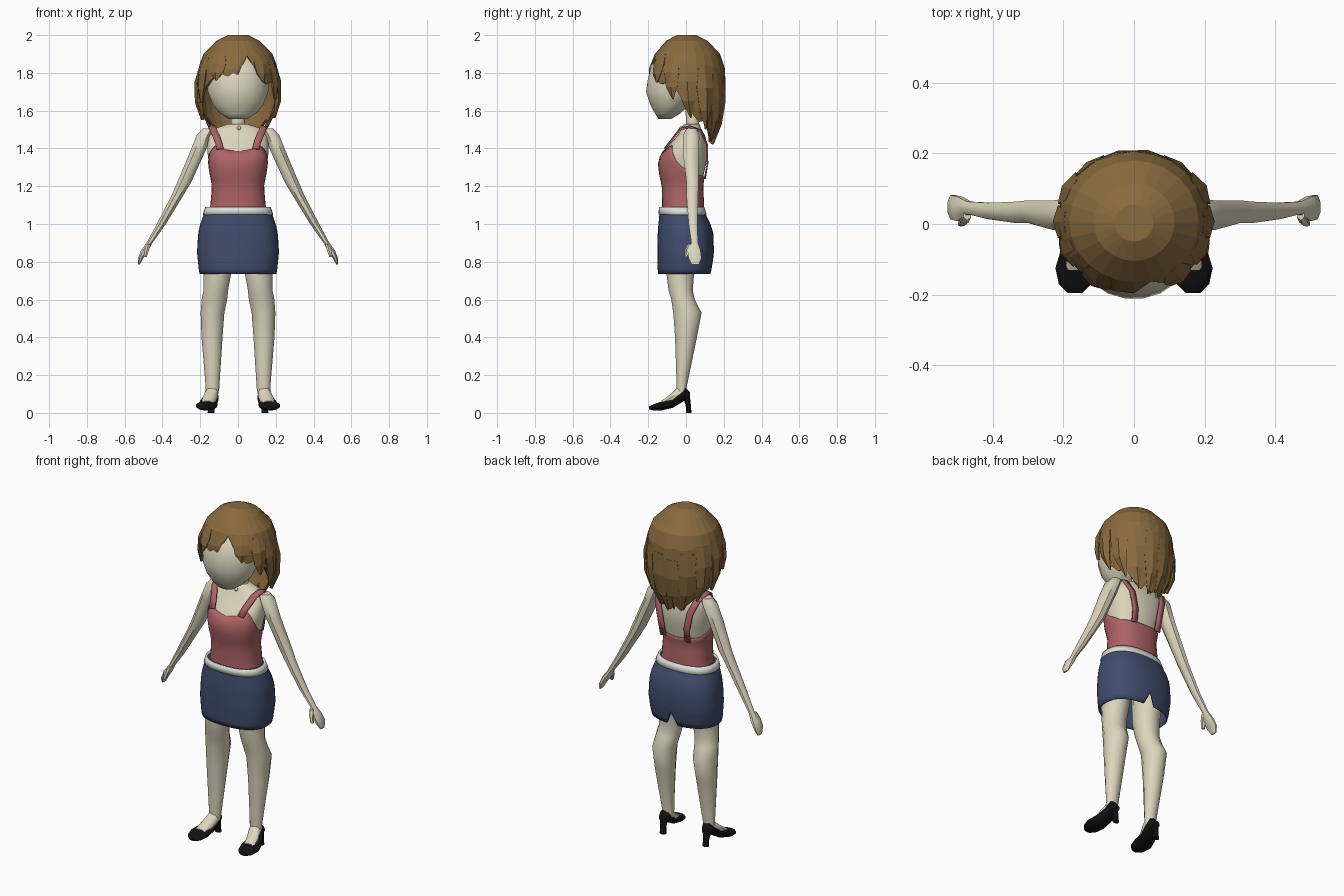
import bpy, bmesh, math
from math import sin, cos, radians, pi


def material(name, rgb):
    m = bpy.data.materials.new(name)
    m.diffuse_color = (*rgb, 1)
    return m


SKIN = material("skin", (0.72, 0.67, 0.51))
HAIR = material("brown hair", (0.25, 0.145, 0.05))
RED = material("red cloth", (0.42, 0.125, 0.13))
BLUE = material("blue denim", (0.052, 0.074, 0.155))
WHITE = material("white belt", (0.72, 0.72, 0.70))
BLACK = material("black leather", (0.006, 0.006, 0.007))


def build(name, rows, mat, closed=True, caps=(), angle=45, mirror=False, thick=0):
    """Skin a grid of points, optionally capping the first / last row."""
    bm = bmesh.new()
    vs = [[bm.verts.new(p) for p in r] for r in rows]
    n = len(rows[0])
    for a, b in zip(vs, vs[1:]):
        for i in range(n if closed else n - 1):
            j = (i + 1) % n
            bm.faces.new((a[i], a[j], b[j], b[i]))
    for c in caps:
        bm.faces.new(vs[c])
    bmesh.ops.recalc_face_normals(bm, faces=bm.faces)
    me = bpy.data.meshes.new(name)
    bm.to_mesh(me)
    bm.free()
    me.materials.append(mat)
    ob = bpy.data.objects.new(name, me)
    bpy.context.collection.objects.link(ob)
    if angle:
        bpy.ops.object.select_all(action='DESELECT')
        bpy.context.view_layer.objects.active = ob
        ob.select_set(True)
        bpy.ops.object.shade_smooth_by_angle(angle=radians(angle))
    if thick:
        ob.modifiers.new("thickness", 'SOLIDIFY').thickness = thick
    if mirror:
        ob.modifiers.new("mirror", 'MIRROR')
    return ob


def loft(name, rings, mat, n=12, axis='z', **kw):
    """Rings are (x0, x1, b0, b1, t): an oval in a box at height t along the axis."""
    rows = []
    for x0, x1, b0, b1, t in rings:
        row = []
        for i in range(n):
            a = 2 * pi * (i + 0.5) / n
            x = (x0 + x1) / 2 + (x1 - x0) / 2 * cos(a)
            b = (b0 + b1) / 2 + (b1 - b0) / 2 * sin(a)
            row.append((x, b, t) if axis == 'z' else (x, t, b))
        rows.append(row)
    return build(name, rows, mat, caps=(0, -1), **kw)


def lerp_table(table, t):
    """Linear interpolation in a table of (key, value, ...) rows."""
    if t <= table[0][0]:
        return table[0][1:]
    for p, q in zip(table, table[1:]):
        if t <= q[0]:
            f = (t - p[0]) / (q[0] - p[0])
            return tuple(u + (v - u) * f for u, v in zip(p[1:], q[1:]))
    return table[-1][1:]


def on_surface(profile, a, z, off=0.0, power=0.85):
    """Point at angle a (0 = front, + towards +x) on a (z, half width, y0, y1) profile."""
    rx, y0, y1 = lerp_table(profile, z)
    def sp(v):
        return math.copysign(abs(v) ** power, v)
    return ((rx + off) * sp(sin(a)), (y0 + y1) / 2 - ((y1 - y0) / 2 + off) * sp(cos(a)), z)


def shell(name, profile, lo, hi, mat, n=36, rows=8, off=0.0, power=0.85, **kw):
    """Closed band on a profile between two edge heights that depend on angle."""
    grid = []
    for r in range(rows + 1):
        row = []
        for i in range(n):
            a = 2 * pi * i / n
            d = abs((math.degrees(a) + 180) % 360 - 180)
            z = lo(d) + (hi(d) - lo(d)) * r / rows
            row.append(on_surface(profile, a, z, off, power))
        grid.append(row)
    return build(name, grid, mat, **kw)


# Head and neck
HEAD = [(1.555, .05, -.145, -.08), (1.585, .095, -.165, -.03), (1.63, .135, -.19, .02),
        (1.70, .162, -.213, .08), (1.76, .168, -.205, .12), (1.84, .165, -.185, .14),
        (1.93, .10, -.10, .10)]
loft("head", [(-w, w, a, b, z) for z, w, a, b in HEAD], SKIN, n=20, angle=60)
loft("neck", [(-.055, .055, -.01, .08, 1.46), (-.038, .038, 0, .07, 1.54),
              (-.038, .038, -.01, .07, 1.66)], SKIN)
bpy.ops.mesh.primitive_uv_sphere_add(segments=10, ring_count=6, radius=.011,
                                     location=(.005, -.024, 1.508))
bpy.context.object.name = "necklace_bead"
bpy.context.object.data.materials.append(SKIN)

# Torso and top
TORSO = [(1.00, .16, -.125, .09), (1.10, .140, -.12, .09), (1.20, .132, -.122, .085),
         (1.27, .145, -.138, .095), (1.33, .155, -.143, .11), (1.38, .162, -.122, .113),
         (1.43, .162, -.08, .11), (1.47, .155, -.045, .10), (1.505, .125, -.025, .08),
         (1.53, .05, -.01, .07)]
build("torso", [[on_surface(TORSO, 2 * pi * i / 24, r[0]) for i in range(24)] for r in TORSO],
      SKIN, caps=(0, -1), angle=60)
NECKLINE = [(0, 1.385), (20, 1.395), (42, 1.42), (60, 1.38), (90, 1.30), (120, 1.26), (180, 1.25)]
shell("tank_top", TORSO, lambda d: 1.06, lambda d: lerp_table(NECKLINE, d)[0], RED,
      rows=10, off=.006, thick=.004, angle=60)
STRAP = [(.095, -.115, 1.40), (.105, -.085, 1.44), (.132, -.035, 1.505), (.14, .02, 1.52),
         (.13, .08, 1.495), (.105, .116, 1.42), (.085, .118, 1.32), (.08, .104, 1.24)]
build("strap", [[(x - .018, y, z + .003), (x + .018, y, z - .003)] for x, y, z in STRAP],
      RED, closed=False, thick=.008, mirror=True)

# Skirt with a back slit, closed waist, and belt
SKIRT = [(.735, .203, -.147, .130), (.75, .207, -.150, .135), (.85, .217, -.152, .148),
         (.95, .211, -.150, .145), (1.00, .200, -.146, .130), (1.05, .182, -.141, .105),
         (1.09, .168, -.138, .092)]
shell("skirt", SKIRT, lambda d: .81 if d > 179 else .735, lambda d: 1.08, BLUE,
      n=48, rows=12, caps=(-1,), thick=.008, angle=50)
shell("belt", SKIRT, lambda d: 1.05, lambda d: 1.09, WHITE, rows=2, off=.005, thick=.012)

# Arms, hands and thumbs
loft("arm", [(.12, .19, 0, .06, 1.505), (.135, .222, -.018, .075, 1.47),
             (.172, .258, -.02, .07, 1.38), (.245, .325, 0, .07, 1.22),
             (.288, .355, 0, .066, 1.15), (.38, .432, .012, .062, 1.0),
             (.452, .485, .027, .065, .90), (.472, .515, .005, .08, .86),
             (.50, .53, .01, .085, .82), (.52, .53, .03, .07, .785)],
     SKIN, n=8, mirror=True)
loft("thumb", [(.46, .485, .01, .05, .895), (.468, .495, -.005, .03, .865),
               (.482, .50, -.008, .01, .825)], SKIN, n=6, mirror=True)

# Legs and feet
loft("leg", [(.02, .19, -.11, .09, .95), (.035, .185, -.105, .045, .73),
             (.05, .185, -.095, .038, .65), (.055, .195, -.08, .048, .60),
             (.07, .20, -.07, .085, .53), (.08, .195, -.06, .06, .40),
             (.098, .172, -.05, .003, .13), (.105, .172, -.05, .005, .09)],
     SKIN, n=12, mirror=True)
loft("foot", [(.13, .195, .035, .064, -.13), (.115, .19, .04, .10, -.08),
              (.103, .177, .06, .135, -.045), (.11, .17, .07, .13, -.01)],
     SKIN, n=10, axis='y', mirror=True)
loft("shoe", [(.145, .19, .018, .034, -.195), (.12, .215, .012, .047, -.17),
              (.108, .225, .013, .062, -.125), (.108, .208, .026, .073, -.07),
              (.102, .185, .05, .108, -.03), (.106, .176, .066, .136, -.003),
              (.118, .166, .07, .11, .02)], BLACK, n=12, axis='y', mirror=True)
loft("shoe_heel", [(.122, .162, 0, .03, 0), (.125, .16, -.003, .027, .04),
                   (.118, .168, -.02, .022, .09)], BLACK, n=8, mirror=True)

# Hair cap: rounded crown running down to a ragged hem
CROWN = [(1.42, .11, -.05, .14), (1.50, .16, -.10, .175), (1.60, .205, -.165, .20),
         (1.70, .218, -.195, .21), (1.82, .213, -.197, .207), (1.90, .183, -.165, .18),
         (1.97, .115, -.105, .115), (2.0, .055, -.05, .055)]
RIGHT = [1.79, 1.89, 1.80, 1.74, 1.755, 1.70, 1.60, 1.54, 1.55, 1.47, 1.44, 1.48, 1.43]
LEFT = [1.79, 1.78, 1.80, 1.75, 1.70, 1.72, 1.58, 1.56, 1.53, 1.48, 1.43, 1.47, 1.43]
HEM = RIGHT + LEFT[11:0:-1]
hair_rows = []
for k in range(9):
    row = []
    for i, hem in enumerate(HEM):
        z = (2.0, 1.97, 1.90)[k] if k < 3 else 1.90 + (hem - 1.90) * (k - 2) / 6
        row.append(on_surface(CROWN, radians(15 * i), z, power=1))
    hair_rows.append(row)
build("hair_cap", hair_rows, HAIR, caps=(0,), angle=0, thick=.014)


# Pointed locks lying over the cap
def lock(i, deg, width, top, tip, lift):
    rows = []
    for t in (0, .35, .7, 1):
        z = top + (tip - top) * t
        w = width * (.7, 1, .75, .08)[int(t * 3 + .1)]
        out = lift * (0, .8, 1, .7)[int(t * 3 + .1)]
        rows.append([on_surface(CROWN, radians(deg + s * w), z, out * (1 if s == 0 else .4), 1)
                     for s in (-1, 0, 1)])
    build(f"hair_lock_{i}", rows, HAIR, closed=False, angle=0, thick=.012)


LOCKS = [(38, 13, 1.90, 1.75, .012), (-32, 14, 1.90, 1.76, .012), (66, 12, 1.88, 1.66, .014),
         (-64, 12, 1.88, 1.64, .014), (90, 13, 1.86, 1.56, .016), (-90, 13, 1.86, 1.55, .018),
         (118, 14, 1.84, 1.50, .02), (-118, 14, 1.84, 1.50, .018), (143, 14, 1.80, 1.44, .012),
         (-143, 14, 1.80, 1.44, .012), (170, 14, 1.78, 1.42, .01), (-168, 13, 1.76, 1.44, .01)]
for i, spec in enumerate(LOCKS):
    lock(i + 1, *spec)
